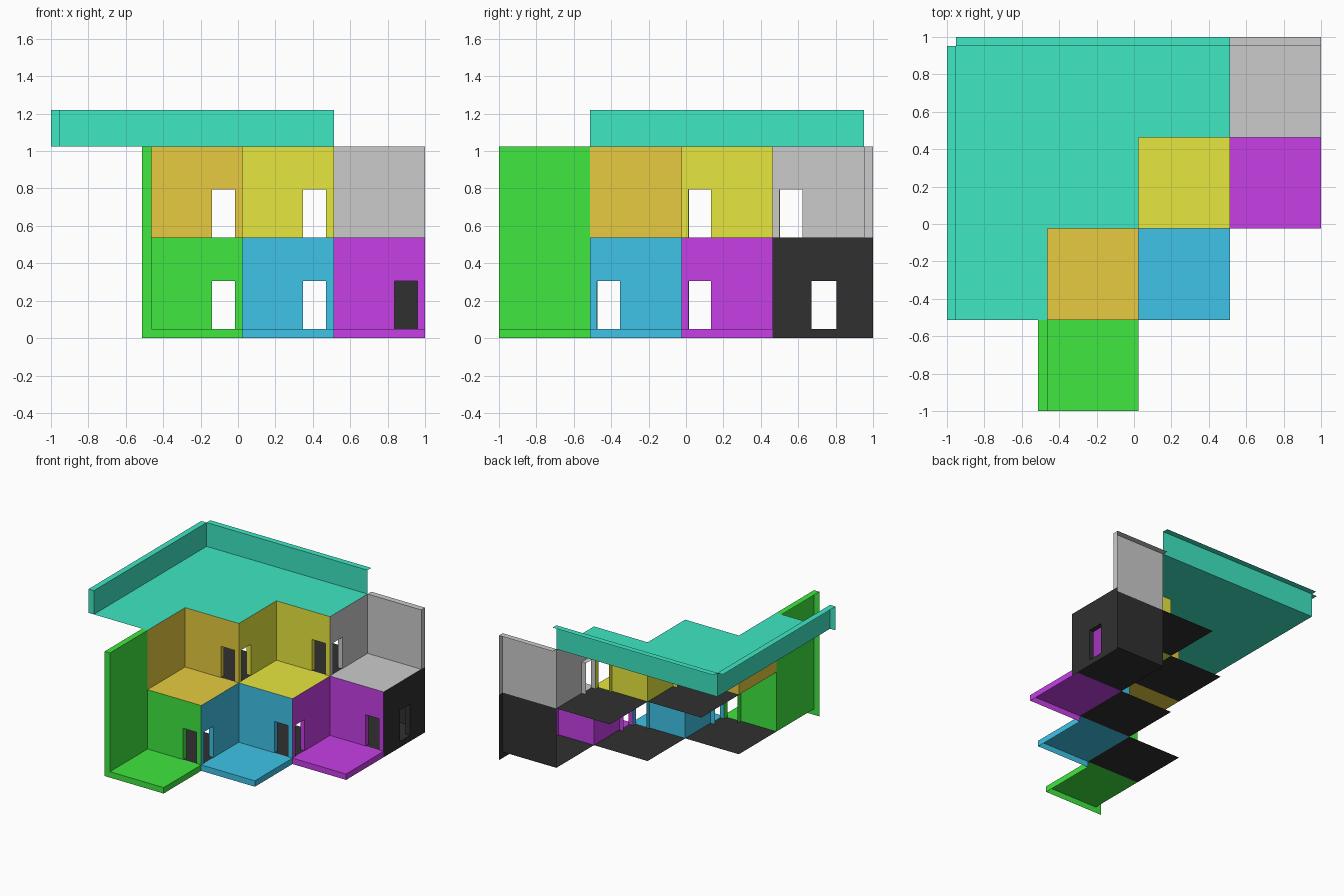
import bpy, bmesh

if "Cube" in bpy.data.objects:
    bpy.data.objects.remove(bpy.data.objects["Cube"])

T = 2 / 41            # edge thickness
U = 10 * T            # room size
D = 0.04              # door reveal depth
X = [1 - (3 - i) * U for i in range(4)]     # grid lines, left to right
Y = [-1 + i * U for i in range(5)]          # grid lines, front to back
Z = [T, T + U, T + 2 * U, 1.22]             # floor levels and parapet top
DOOR_H = 0.257


def material(name, rgb):
    m = bpy.data.materials.new(name)
    m.diffuse_color = (*rgb, 1)
    m.use_nodes = True
    m.node_tree.nodes["Principled BSDF"].inputs["Base Color"].default_value = m.diffuse_color
    return m


MATS = {
    "green": material("green", (0.05, 0.8, 0.05)),
    "blue": material("blue", (0.05, 0.55, 0.8)),
    "purple": material("purple", (0.57, 0.05, 0.8)),
    "orange": material("orange", (0.8, 0.6, 0.05)),
    "yellow": material("yellow", (0.8, 0.8, 0.05)),
    "teal": material("teal", (0.05, 0.8, 0.55)),
    "black": material("black", (0.03, 0.03, 0.03)),
    "grey": None,
}


def rect(axis, c, a0, a1, b0, b1, flip=False):
    """Sheet at axis = c; faces +x, -y or +z unless flipped."""
    place = {"x": lambda a, b: (c, a, b),
             "y": lambda a, b: (a, c, b),
             "z": lambda a, b: (a, b, c)}[axis]
    pts = [place(a0, b0), place(a1, b0), place(a1, b1), place(a0, b1)]
    return pts[::-1] if flip else pts


def door_wall(axis, c, a0, a1, z0, z1, d0, d1):
    """Wall with a doorway from d0 to d1, plus its reveal."""
    zt = z0 + DOOR_H
    quads = [rect(axis, c, a0, d0, z0, z1), rect(axis, c, d1, a1, z0, z1),
             rect(axis, c, d0, d1, zt, z1)]
    if axis == "x":
        quads += [rect("y", d0, c - D, c, z0, zt, True),
                  rect("y", d1, c - D, c, z0, zt),
                  rect("z", zt, c - D, c, d0, d1, True)]
    else:
        quads += [rect("x", d0, c, c + D, z0, zt),
                  rect("x", d1, c, c + D, z0, zt, True),
                  rect("z", zt, d0, d1, c, c + D, True)]
    return quads


def build(name, colour, quads):
    bm = bmesh.new()
    for q in quads:
        bm.faces.new([bm.verts.new(p) for p in q])
    bmesh.ops.remove_doubles(bm, verts=bm.verts, dist=1e-4)
    me = bpy.data.meshes.new(name)
    bm.to_mesh(me)
    bm.free()
    ob = bpy.data.objects.new(name, me)
    bpy.context.collection.objects.link(ob)
    if MATS[colour]:
        me.materials.append(MATS[colour])


def room(colour, i, j, k, left, back):
    """Floor and walls of grid cell i, j on level k; 'door', 'plain' or None."""
    x0, x1, y0, y1, z0, z1 = X[i], X[i + 1], Y[j], Y[j + 1], Z[k], Z[k + 1]
    floor = [rect("z", z0, x0, x1, y0, y1)]
    if k == 0:      # exposed floor edges
        floor += [rect("y", y0, x0, x1, 0, z0), rect("x", x1, y0, y1, 0, z0)]
    build(colour + "_room_floor", colour, floor)
    if left == "door":
        build(colour + "_left_wall", colour,
              door_wall("x", x0, y0, y1, z0, z1, y0 + 0.037, y0 + 0.159))
    elif left == "plain":
        build(colour + "_left_wall", colour, [rect("x", x0, y0, y1, z0, z1)])
    if back == "door":
        build(colour + "_back_wall", colour,
              door_wall("y", y1, x0, x1, z0, z1, x1 - 0.164, x1 - 0.041))


# Lower and upper rooms, stepping back to the right
room("green", 0, 0, 0, None, "door")
room("blue", 1, 1, 0, "door", "door")
room("purple", 2, 2, 0, "door", "door")
room("orange", 0, 1, 1, "plain", "door")
room("yellow", 1, 2, 1, "door", "door")
room("grey", 2, 3, 1, "door", None)

# Tall left wall with top and front edges
build("green_tall_wall", "green", [
    rect("x", X[0], Y[0], Y[1], Z[0], Z[2]),
    rect("z", Z[2], X[0] - T, X[0], Y[0], Y[1]),
    rect("y", Y[0], X[0] - T, X[0], 0, Z[2])])

# Upper rear wall with top and side edges
build("grey_rear_wall", "grey", [
    rect("y", Y[4], X[2], X[3], Z[1], Z[2]),
    rect("z", Z[2], X[2], X[3], Y[4], 1),
    rect("x", X[3], Y[4], 1, Z[1], Z[2])])

# Dark outer walls of the lower rear room
build("dark_rear_wall", "black", [rect("y", Y[4], X[2], X[3], Z[0], Z[1])])
build("dark_side_wall", "black",
      door_wall("x", X[3], Y[3], Y[4], Z[0], Z[1], 0.672, 0.804)
      + [rect("x", X[3], Y[3], Y[4], 0, Z[0]), rect("x", X[3], Y[4], 1, 0, Z[1])])

# Dark floors behind the doorways
build("lower_dark_floors", "black",
      [rect("z", Z[0], X[i], X[i + 1], Y[i + 1], Y[i + 2]) for i in range(3)])
build("upper_dark_floors", "black",
      [rect("z", Z[1], X[i], X[i + 1], Y[i + 2], Y[i + 3]) for i in range(2)])

# Stepped roof
XR = -1 + T
build("roof_deck", "teal", [
    rect("z", Z[2], XR, X[i], Y[i + 1], Y[i + 2]) for i in range(3)])

# Roof parapets with top edges and front end
build("roof_parapet", "teal", [
    rect("y", Y[4], XR, X[2], Z[2], Z[3]),
    rect("x", XR, Y[1], Y[4], Z[2], Z[3]),
    rect("z", Z[3], XR, X[2], Y[4], 1),
    rect("z", Z[3], -1, XR, Y[1], Y[4]),
    rect("y", Y[1], -1, XR, Z[2], Z[3])])
